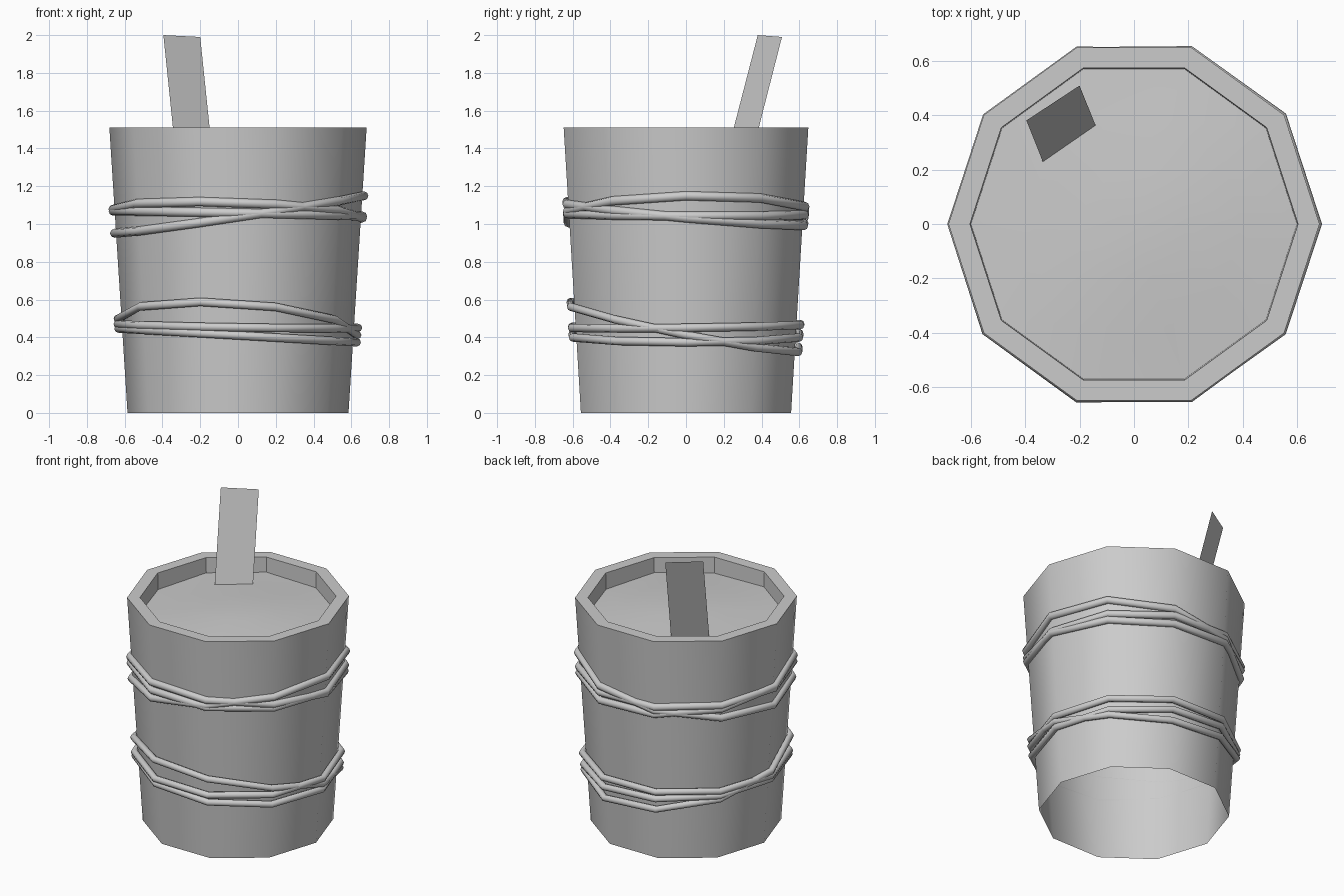
import bpy, bmesh
from math import sin, cos, pi, hypot

if "Cube" in bpy.data.objects:
    bpy.data.objects.remove(bpy.data.objects["Cube"])

N = 10


def ring(bm, r, z):
    return [bm.verts.new((r * cos(2 * pi * i / N), r * sin(2 * pi * i / N), z)) for i in range(N)]


def bridge(bm, a, b, smooth):
    n = len(a)
    for i in range(n):
        j = (i + 1) % n
        bm.faces.new((a[i], a[j], b[j], b[i])).smooth = smooth


def finish(bm, name, recalc=False):
    if recalc:
        bmesh.ops.recalc_face_normals(bm, faces=bm.faces)
    me = bpy.data.meshes.new(name)
    bm.to_mesh(me)
    bm.free()
    ob = bpy.data.objects.new(name, me)
    bpy.context.collection.objects.link(ob)
    return ob


def wall_radius(z):
    return 0.585 + 0.096 * z / 1.51


# Bucket shell: open below, flat rim, short inner lip
bm = bmesh.new()
bottom = ring(bm, 0.585, 0)
top = ring(bm, 0.681, 1.51)
inner = ring(bm, 0.602, 1.51)
lip = ring(bm, 0.598, 1.39)
bridge(bm, bottom, top, True)
bridge(bm, top, inner, False)
bridge(bm, inner, lip, False)
for e in bm.edges:
    if len(e.link_faces) == 2 and len({f.smooth for f in e.link_faces}) == 2:
        e.smooth = False
finish(bm, "bucket")

# Contents: slightly uneven surface inside the rim
bm = bmesh.new()
loops = []
for r in (0.6, 0.4, 0.2):
    loop = ring(bm, r, 1.41)
    for v in loop:
        v.co.z += 0.03 * (1 - r / 0.6) + 0.012 * sin(5 * v.co.x + 1) * cos(4 * v.co.y)
    loops.append(loop)
for a, b in zip(loops, loops[1:]):
    bridge(bm, a, b, True)
mid = bm.verts.new((0, 0, 1.44))
for i in range(N):
    bm.faces.new((loops[-1][i], loops[-1][(i + 1) % N], mid)).smooth = True
finish(bm, "contents")

# Flat stirring stick leaning out of the contents
bm = bmesh.new()
bm.faces.new([bm.verts.new(p) for p in (
    (-0.332, 0.222, 1.39), (-0.137, 0.352, 1.38), (-0.2, 0.508, 1.99), (-0.395, 0.38, 2.0))])
finish(bm, "stick")


# Rope bands: tilted ten-sided loops; centre height, x tilt, y tilt
def rope(name, z0, tx, ty, offset, t, sides=8):
    bm = bmesh.new()
    sections = []
    for i in range(N):
        c, s = cos(2 * pi * i / N), sin(2 * pi * i / N)
        z = z0 + 0.66 * (tx * c + ty * s)
        r = wall_radius(z) + offset
        sec = []
        for k in range(sides):
            a = 2 * pi * k / sides
            rr = r + t * cos(a)
            sec.append(bm.verts.new((rr * c, rr * s, z + t * sin(a))))
        sections.append(sec)
    for i in range(N):
        bridge(bm, sections[i], sections[(i + 1) % N], True)
    return finish(bm, name, True)


ropes = [
    (1.050, 0.150, 0.020, 0.008, 0.024),
    (1.055, -0.035, -0.090, 0.008, 0.024),
    (1.055, -0.020, -0.005, 0.008, 0.024),
    (0.455, -0.065, -0.190, 0.020, 0.022),
    (0.460, -0.015, 0.012, 0.022, 0.022),
    (0.410, -0.055, 0.000, 0.020, 0.022),
]
for i, p in enumerate(ropes):
    rope("rope_%d" % (i + 1), *p)
